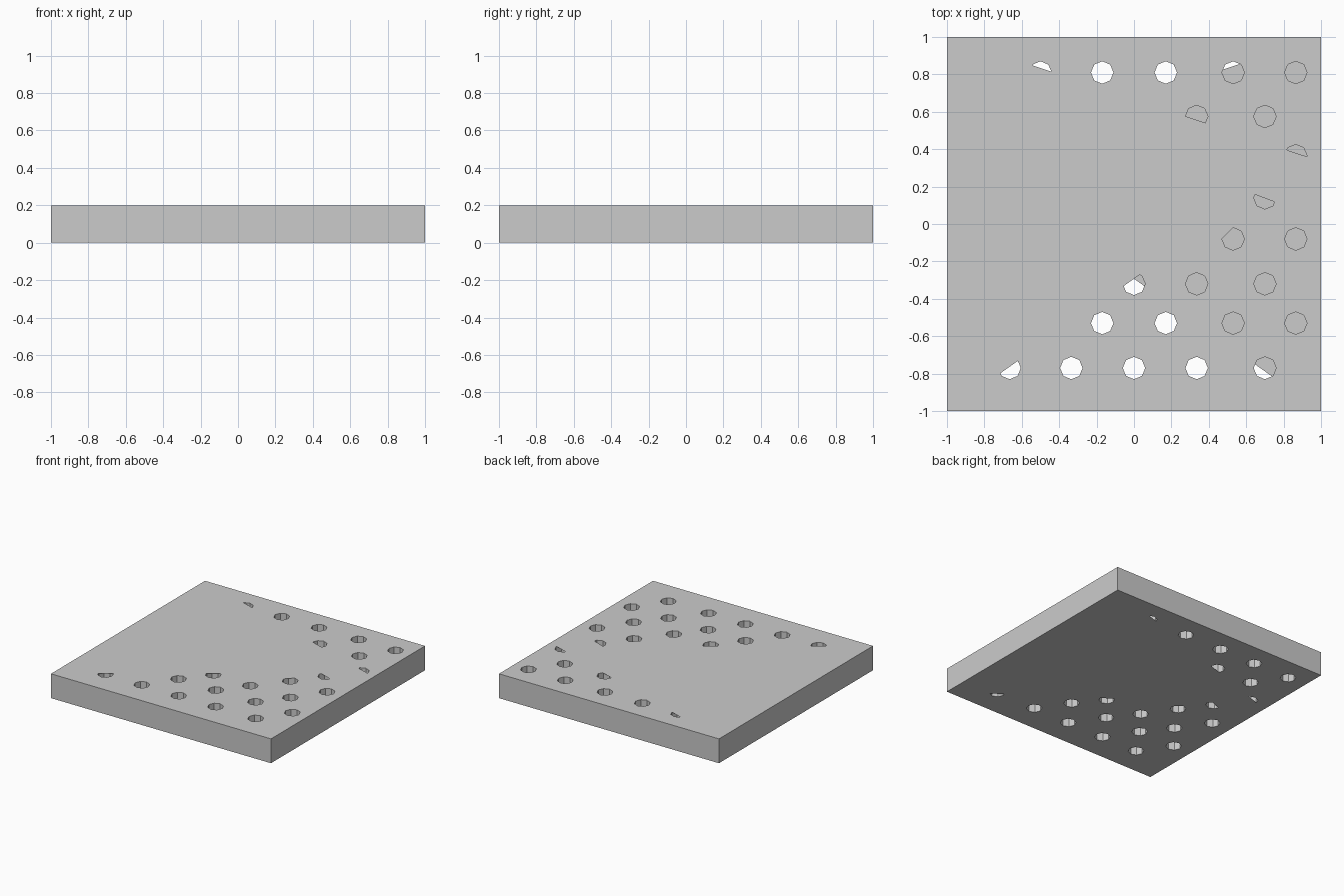
import bpy, bmesh, math
from mathutils import Vector
from mathutils.geometry import delaunay_2d_cdt

if "Cube" in bpy.data.objects:
    bpy.data.objects.remove(bpy.data.objects["Cube"])

H, R, SIDES = 0.2, 0.06, 8

# staggered grid of octagonal holes
centres = [(x, y) for y in (0.81, 0.365, -0.08, -0.53)
           for x in (-0.835, -0.5, -0.17, 0.17, 0.53, 0.865)]
centres += [(x, y) for y in (0.575, 0.14, -0.32, -0.77)
            for x in (-0.665, -0.335, 0.0, 0.335, 0.7)]


def octagon(c):
    return [Vector((c[0] + R * math.cos(i * math.tau / SIDES),
                    c[1] + R * math.sin(i * math.tau / SIDES))) for i in range(SIDES)]


def inside(p, poly):
    hit = False
    for a, b in zip(poly, poly[1:] + poly[:1]):
        if (a.y > p.y) != (b.y > p.y) and p.x < a.x + (b.x - a.x) * (p.y - a.y) / (b.y - a.y):
            hit = not hit
    return hit


square = [Vector(p) for p in ((-1, -1), (1, -1), (1, 1), (-1, 1))]
holes = [octagon(c) for c in centres]
# areas of the sheet where the holes are skinned over
covers = [[Vector(p) for p in ((-1, -1), (0.64, 0.16), (0.8, 0.1), (0.925, 0.36), (-1, 1))],
          octagon((0.53, -0.08))[2:5]]
mirrored = [[Vector((-p.x, p.y)) for p in poly] for poly in covers[:1]]
mirrored.append(octagon((-0.5, -0.08))[0:3])


def add_sheet(bm, z, skins, up):
    """Perforated square sheet, closed where the skins lie over it."""
    pts, edges = [], []
    for loop in [square] + holes + skins:
        n = len(pts)
        pts += loop
        edges += [(n + i, n + (i + 1) % len(loop)) for i in range(len(loop))]
    co, _, tris, *_ = delaunay_2d_cdt(pts, edges, [], 0, 1e-5)
    vs = [bm.verts.new((p.x, p.y, z)) for p in co]
    for t in tris:
        mid = sum((co[i] for i in t), Vector((0, 0))) / len(t)
        if any(inside(mid, h) for h in holes) and not any(inside(mid, s) for s in skins):
            continue
        a, b, c = (co[i] for i in t[:3])
        ccw = (b - a).cross(c - a) > 0
        order = t if ccw == up else t[::-1]
        bm.faces.new([vs[i] for i in order])


def add_walls(bm, loop, outward):
    lo = [bm.verts.new((p.x, p.y, 0)) for p in loop]
    hi = [bm.verts.new((p.x, p.y, H)) for p in loop]
    for i in range(len(loop)):
        j = (i + 1) % len(loop)
        quad = [lo[i], lo[j], hi[j], hi[i]]
        bm.faces.new(quad if outward else quad[::-1])


bm = bmesh.new()
# top and bottom sheets
add_sheet(bm, H, covers, True)
add_sheet(bm, 0, mirrored, False)
# outer rim and hole linings
add_walls(bm, square, True)
for h in holes:
    add_walls(bm, h, False)
bmesh.ops.remove_doubles(bm, verts=bm.verts, dist=1e-5)

mesh = bpy.data.meshes.new("perforated_panel")
bm.to_mesh(mesh)
bm.free()
bpy.context.collection.objects.link(bpy.data.objects.new("perforated_panel", mesh))
